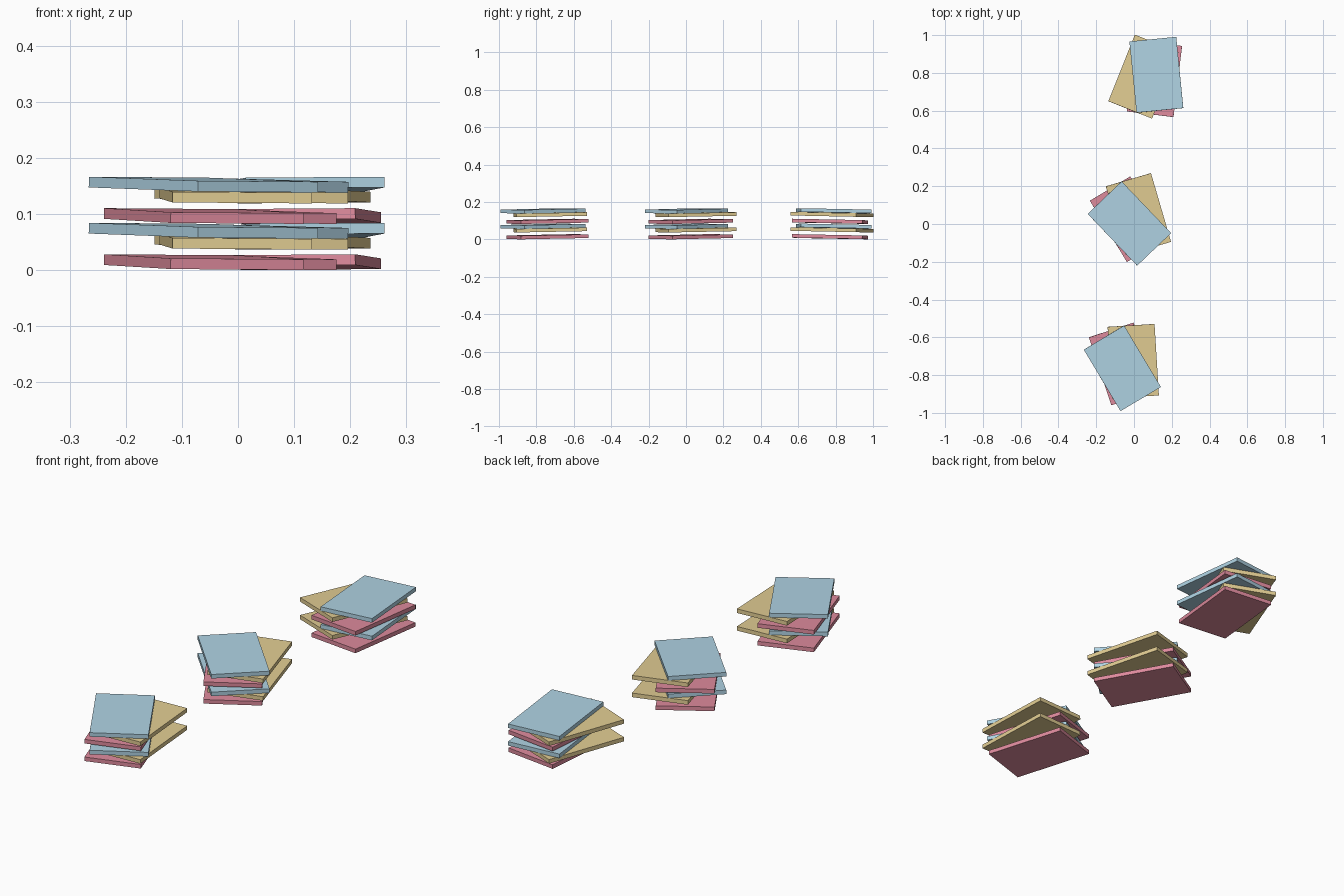
import bpy
import bmesh
from math import radians
from mathutils import Matrix, Vector, Euler

if "Cube" in bpy.data.objects:
    bpy.data.objects.remove(bpy.data.objects["Cube"])

SIZE = (0.249, 0.379, 0.019)
TILT_X, TILT_Y = radians(1.1), radians(0.4)
LAYER_RISE = 0.0822


def material(name, rgb):
    mat = bpy.data.materials.new(name)
    mat.diffuse_color = (*rgb, 1.0)
    mat.use_nodes = True
    mat.node_tree.nodes["Principled BSDF"].inputs["Base Color"].default_value = mat.diffuse_color
    return mat


def plate(name, loc, angle, mat):
    bm = bmesh.new()
    bmesh.ops.create_cube(bm, size=1.0)
    bmesh.ops.scale(bm, vec=SIZE, verts=bm.verts)
    mesh = bpy.data.meshes.new(name)
    bm.to_mesh(mesh)
    bm.free()
    mesh.materials.append(mat)
    obj = bpy.data.objects.new(name, mesh)
    obj.location = loc
    obj.rotation_euler = Euler((TILT_X, TILT_Y, radians(angle)))
    bpy.context.collection.objects.link(obj)


# Plate types: colour, offset within the stack, height, twist in degrees
plates = [
    ("red_plate", material("red", (0.74, 0.26, 0.34)), (-0.058, -0.0115), 0.014, 14.8),
    ("yellow_plate", material("yellow", (0.76, 0.61, 0.29)), (0.0, 0.0), 0.0505, 0.0),
    ("blue_plate", material("blue", (0.43, 0.65, 0.77)), (-0.060, -0.0345), 0.070, 27.4),
]

# Stacks: centre and heading of each pile
stacks = [
    ("front", (-0.004, -0.726), 3.5),
    ("middle", (0.0235, 0.0525), 16.3),
    ("back", (0.050, 0.780), 158.3),
]

for place, centre, heading in stacks:
    turn = Matrix.Rotation(radians(heading), 2)
    for layer, level in enumerate(("lower", "upper")):
        for name, mat, offset, z, twist in plates:
            xy = Vector(centre) + turn @ Vector(offset)
            plate(f"{place}_{level}_{name}", (xy.x, xy.y, z + layer * LAYER_RISE),
                  heading + twist, mat)
